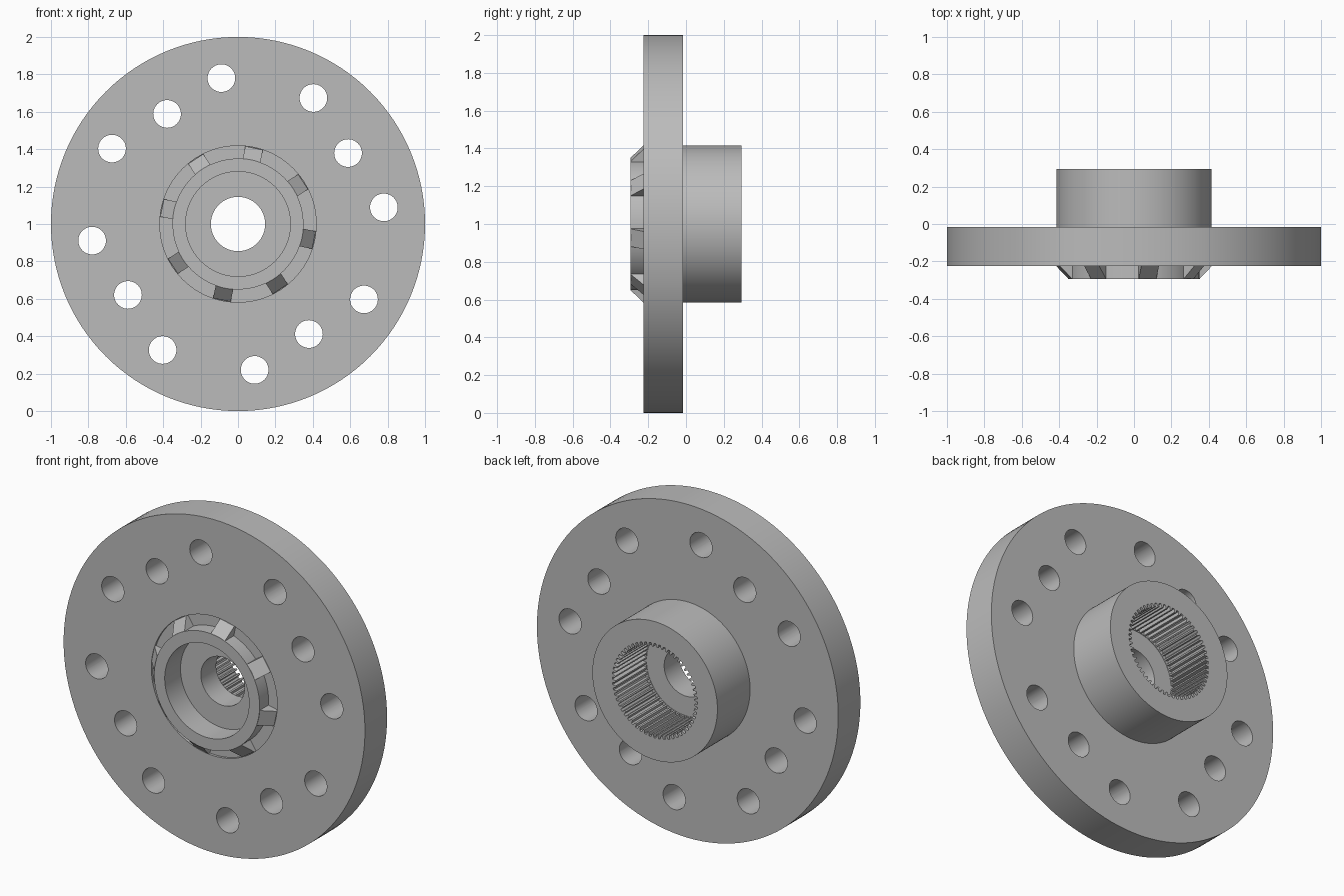
import bpy, bmesh, math
from mathutils import Matrix, Vector

if "Cube" in bpy.data.objects:
    bpy.data.objects.remove(bpy.data.objects["Cube"])

grey = bpy.data.materials.new("steel grey")
grey.use_nodes = True
grey.diffuse_color = (0.5, 0.5, 0.5, 1)
grey.node_tree.nodes["Principled BSDF"].inputs["Base Color"].default_value = (0.5, 0.5, 0.5, 1)

CENTRE = Vector((0, 0, 1))
FRONT, BACK = -0.225, -0.015        # flange faces
COLLAR, HUB = -0.295, 0.295         # collar and hub end faces


def polar(r, deg, y=0):
    a = math.radians(deg)
    return Vector((r * math.cos(a), y, r * math.sin(a)))


def finish(bm, name):
    bmesh.ops.remove_doubles(bm, verts=bm.verts, dist=1e-5)
    bmesh.ops.recalc_face_normals(bm, faces=bm.faces)
    mesh = bpy.data.meshes.new(name)
    bm.to_mesh(mesh)
    bm.free()
    mesh.materials.append(grey)
    obj = bpy.data.objects.new(name, mesh)
    bpy.context.collection.objects.link(obj)
    obj.location = CENTRE
    return obj


def lathe(name, profile, steps=128):
    """Revolve a closed (radius, y) profile about the y axis."""
    bm = bmesh.new()
    verts = [bm.verts.new((r, y, 0)) for r, y in profile]
    edges = [bm.edges.new((verts[i - 1], verts[i])) for i in range(len(verts))]
    bmesh.ops.spin(bm, geom=verts + edges, cent=(0, 0, 0), axis=(0, 1, 0),
                   angle=math.tau, steps=steps, use_merge=True)
    return finish(bm, name)


def add_prism(bm, outline, y0, y1):
    """Extrude a closed outline from y0 to y1."""
    face = bm.faces.new([bm.verts.new((p.x, y0, p.z)) for p in outline])
    geom = bmesh.ops.extrude_face_region(bm, geom=[face], use_keep_orig=True)["geom"]
    bmesh.ops.translate(bm, vec=(0, y1 - y0, 0),
                        verts=[g for g in geom if isinstance(g, bmesh.types.BMVert)])


def smooth(obj, angle):
    bpy.ops.object.select_all(action='DESELECT')
    obj.select_set(True)
    bpy.context.view_layer.objects.active = obj
    bpy.ops.object.shade_smooth_by_angle(angle=math.radians(angle))


# Flange, front collar and back hub as one turned body
body = lathe("flanged_hub", [
    (0.145, -0.145), (0.28, -0.145), (0.28, COLLAR), (0.35, COLLAR),
    (0.35, FRONT + 0.015), (0.418, FRONT + 0.015), (0.418, FRONT), (1, FRONT),
    (1, BACK), (0.415, BACK), (0.415, HUB), (0.262, HUB), (0.262, 0), (0.145, 0)])

# Bolt holes in four groups of three, and the toothed socket in the hub
bm = bmesh.new()
for quarter in range(4):
    for offset, radius in ((-26.3, 0.785), (0, 0.70), (26.3, 0.785)):
        mid = polar(radius, 32.8 + 90 * quarter + offset)
        add_prism(bm, [mid + polar(0.074, i * 7.5) for i in range(48)], -0.4, 0.1)
TEETH = 56
pitch = 360 / TEETH
outline = []
for i in range(TEETH):
    for r, part in ((0.255, -0.4), (0.283, -0.2), (0.283, 0.2), (0.255, 0.4)):
        outline.append(polar(r, (i + part) * pitch))
add_prism(bm, outline, 0.002, 0.4)
cutter = finish(bm, "hole_cutter")
cutter.hide_render = True
cutter.hide_set(True)

cut = body.modifiers.new("holes", 'BOOLEAN')
cut.operation = 'DIFFERENCE'
cut.solver = 'EXACT'
cut.object = cutter
bpy.context.view_layer.update()
done = bpy.data.meshes.new_from_object(
    body.evaluated_get(bpy.context.evaluated_depsgraph_get()))
body.modifiers.clear()
body.data = done
bpy.data.objects.remove(cutter)
smooth(body, 20)

# Eight sloping ribs around the front collar
bm = bmesh.new()
for k in range(8):
    turn = Matrix.Rotation(-math.radians(78 + 45 * k), 3, 'Y')
    ends = []
    for side in (-0.048, 0.048):
        ends.append([bm.verts.new(turn @ Vector((r, y, side))) for r, y in (
            (0.34, FRONT + 0.015), (0.415, FRONT + 0.015), (0.415, FRONT),
            (0.347, COLLAR), (0.34, COLLAR))])
    a, b = ends
    bm.faces.new(a)
    bm.faces.new(b[::-1])
    for i in range(len(a)):
        bm.faces.new((a[i - 1], b[i - 1], b[i], a[i]))
finish(bm, "collar_ribs")
